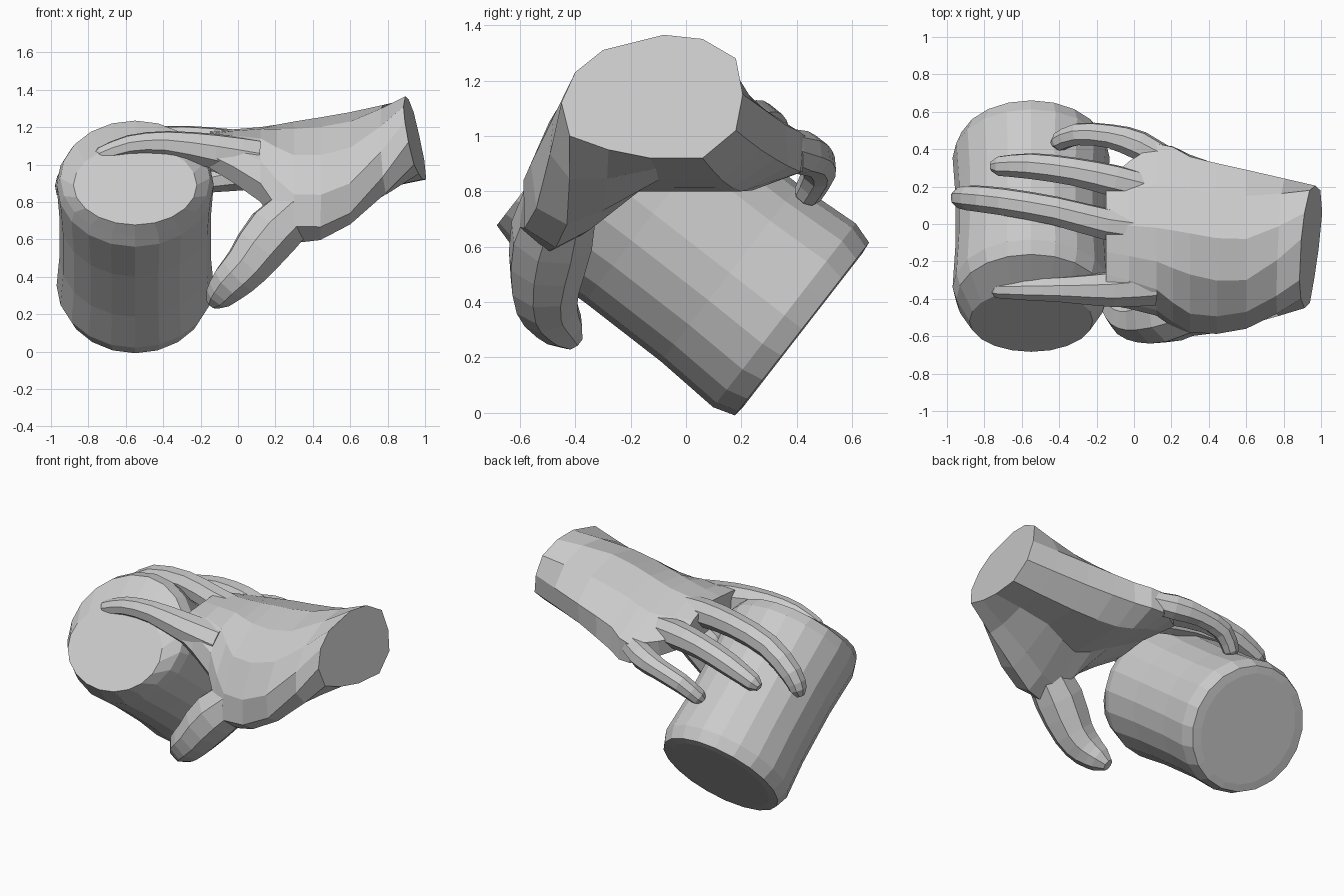
import bpy, bmesh, math
from mathutils import Vector

if "Cube" in bpy.data.objects:
    bpy.data.objects.remove(bpy.data.objects["Cube"])


def smooth_rows(rows):
    """Insert a Catmull-Rom midpoint between successive rows of vectors."""
    out = []
    for k in range(len(rows) - 1):
        a, b, c, d = (rows[min(max(k + o, 0), len(rows) - 1)] for o in (-1, 0, 1, 2))
        out += [b, [(q + r) * 0.5625 - (p + s) * 0.0625 for p, q, r, s in zip(a, b, c, d)]]
    return out + [rows[-1]]


def loft(name, rings):
    """Skin a list of equal-length closed rings and cap both ends."""
    bm = bmesh.new()
    rows = [[bm.verts.new(p) for p in ring] for ring in rings]
    n = len(rows[0])
    for a, b in zip(rows, rows[1:]):
        for i in range(n):
            j = (i + 1) % n
            bm.faces.new((a[i], a[j], b[j], b[i]))
    bm.faces.new(rows[0])
    bm.faces.new(rows[-1])
    bmesh.ops.recalc_face_normals(bm, faces=bm.faces)
    mesh = bpy.data.meshes.new(name)
    bm.to_mesh(mesh)
    bm.free()
    obj = bpy.data.objects.new(name, mesh)
    bpy.context.collection.objects.link(obj)
    return obj


def digit(name, path, sides=8):
    """Tapered tube through (x, y, z, radius) points with a blunt domed tip."""
    path = [row[0] for row in smooth_rows([[Vector(p)] for p in path])]
    pts = [p.to_3d() for p in path]
    rad = [p[3] for p in path]
    tip = (pts[-1] - pts[-2]).normalized()
    pts.append(pts[-1] + tip * rad[-1] * 0.8)
    rad.append(rad[-1] * 0.5)
    rings = []
    for k, (p, r) in enumerate(zip(pts, rad)):
        t = (pts[min(k + 1, len(pts) - 1)] - pts[max(k - 1, 0)]).normalized()
        u = t.cross(Vector((0, 1, 0.1))).normalized()
        v = t.cross(u)
        rings.append([p + r * (u * math.cos(a) + v * math.sin(a))
                      for a in (math.tau * (i + 0.5) / sides for i in range(sides))])
    return loft(name, rings)


# Can: faceted lathe with chamfered rims, a slight waist and a front end that
# bulges below its middle; rows are (width radius, height radius, along, drop)
profile = [(.33, .35, -.535, 0), (.39, .395, -.53, 0), (.42, .42, -.45, 0),
           (.405, .405, -.2, 0), (.405, .405, .15, 0), (.42, .42, .43, 0),
           (.40, .39, .50, .01), (.33, .27, .57, .11)]
axis = Vector((0, -0.79, 0.613)).normalized()
side = Vector((1, 0, 0))
up = axis.cross(side)
centre = Vector((-0.55, 0, 0.628))
loft("can", [[centre + axis * h - up * d + side * w * math.cos(a) + up * r * math.sin(a)
              for a in (math.tau * i / 20 for i in range(20))] for w, r, h, d in profile])

# Palm and wrist: (y, z) cross-sections from the cut wrist to the knuckles
wrist = [(-.42, 1.0), (-.28, .95), (-.13, .92), (.06, .92), (.18, 1.02), (.205, 1.15),
         (.18, 1.28), (.06, 1.35), (-.08, 1.365), (-.3, 1.31), (-.4, 1.23), (-.45, 1.12)]
forearm = [(-.43, .68), (-.3, .73), (-.1, .84), (.13, .84), (.27, .95), (.29, 1.09),
           (.15, 1.22), (-.08, 1.28), (-.3, 1.23), (-.47, 1.09), (-.56, .9), (-.54, .74)]
heel = [(-.5, .58), (-.38, .64), (-.2, .80), (.2, .80), (.37, .89), (.36, 1.04),
        (.18, 1.17), (-.05, 1.23), (-.27, 1.19), (-.48, 1.05), (-.58, .84), (-.6, .67)]
palm = [(-.42, .80), (-.28, .81), (-.1, .85), (.25, .83), (.42, .87), (.43, 1.0),
        (.21, 1.13), (-.02, 1.20), (-.2, 1.19), (-.35, 1.14), (-.46, 1.02), (-.49, .90)]
knuckles = [(-.38, .98), (-.28, .98), (-.1, 1.0), (.1, .98), (.2, .97), (.23, 1.05),
            (.14, 1.12), (0, 1.18), (-.15, 1.17), (-.27, 1.16), (-.4, 1.14), (-.43, 1.05)]
rings = [[Vector((0.94 + 0.1 * (y + .12) - 0.22 * (z - 1.14), y, z)) for y, z in wrist]]
for x, section in ((.6, forearm), (.3, heel), (.12, palm), (-.15, knuckles)):
    rings.append([Vector((x, y, z)) for y, z in section])
hand = loft("hand", smooth_rows(rings))

# Thumb and fingers
digits = {
    "thumb": [(.40, -.43, .84, .12), (.19, -.485, .64, .155), (.05, -.51, .46, .13),
              (-.04, -.49, .37, .11), (-.10, -.44, .30, .08)],
    "index_finger": [(.10, -.33, 1.03, .11), (-.12, -.35, 1.07, .098), (-.38, -.35, 1.11, .072),
                     (-.58, -.35, 1.10, .06), (-.73, -.35, 1.05, .048)],
    "middle_finger": [(.08, -.03, 1.09, .09), (-.15, .0, 1.115, .088), (-.42, .07, 1.13, .08),
                      (-.70, .12, 1.085, .076), (-.88, .14, .96, .07), (-.93, .14, .87, .055)],
    "ring_finger": [(.10, .18, 1.03, .08), (-.1, .23, 1.045, .088), (-.32, .28, 1.04, .078),
                    (-.55, .31, .99, .072), (-.72, .31, .92, .055)],
    "little_finger": [(.22, .32, .97, .06), (.03, .42, .94, .08), (-.13, .47, .915, .066),
                      (-.30, .48, .87, .062), (-.40, .44, .79, .052)],
}
parts = [digit(name, path) for name, path in digits.items()]

# Weld the hand into one skin
for part in parts:
    mod = hand.modifiers.new(part.name, 'BOOLEAN')
    mod.operation = 'UNION'
    mod.solver = 'EXACT'
    mod.object = part
bpy.context.view_layer.update()
depsgraph = bpy.context.evaluated_depsgraph_get()
skin = bpy.data.meshes.new_from_object(hand.evaluated_get(depsgraph))
hand.modifiers.clear()
hand.data = skin
for part in parts:
    bpy.data.objects.remove(part)
